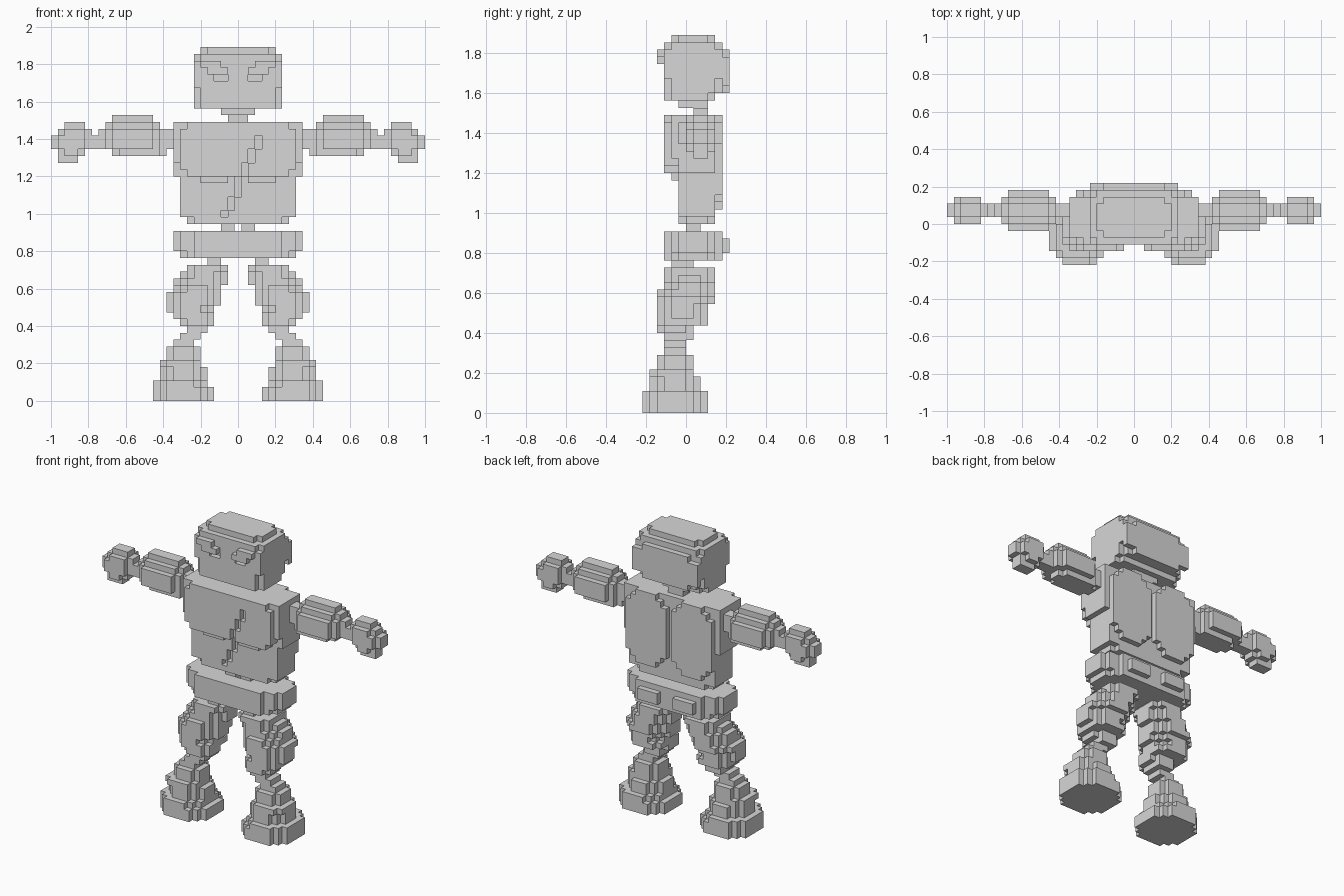
import bpy, bmesh

if "Cube" in bpy.data.objects:
    bpy.data.objects.remove(bpy.data.objects["Cube"])

S = 2 / 55          # edge length of one cube

grey = bpy.data.materials.new("stone_grey")
grey.diffuse_color = (0.68, 0.68, 0.68, 1)
grey.use_nodes = True
grey.node_tree.nodes["Principled BSDF"].inputs["Base Color"].default_value = grey.diffuse_color


def layer(z0, z1, xa, xb, ya, yb, p=3):
    """Cubes of a rounded slab; x cells are centred on integers, y and z cells start on them."""
    cx, cy, rx, ry = (xa + xb) / 2, (ya + yb) / 2, (xb - xa) / 2, (yb - ya) / 2
    return {(x, y, z)
            for x in range(-28, 29) for y in range(-7, 7) for z in range(z0, z1)
            if xa < x < xb and ya < y + .5 < yb
            and abs((x - cx) / rx) ** p + abs((y + .5 - cy) / ry) ** p <= 1}


def stack(rows, p=3):
    return set().union(*(layer(*r, p=p) for r in rows))


def mirror(cells):
    return {(-x, y, z) for x, y, z in cells}


SIDES = [((1, 0, 0), [(1, 0, 0), (1, 1, 0), (1, 1, 1), (1, 0, 1)]),
         ((-1, 0, 0), [(0, 0, 0), (0, 0, 1), (0, 1, 1), (0, 1, 0)]),
         ((0, 1, 0), [(0, 1, 0), (0, 1, 1), (1, 1, 1), (1, 1, 0)]),
         ((0, -1, 0), [(0, 0, 0), (1, 0, 0), (1, 0, 1), (0, 0, 1)]),
         ((0, 0, 1), [(0, 0, 1), (1, 0, 1), (1, 1, 1), (0, 1, 1)]),
         ((0, 0, -1), [(0, 0, 0), (0, 1, 0), (1, 1, 0), (1, 0, 0)])]


def build(name, cells):
    """Skin a set of cubes with their outer faces."""
    bm = bmesh.new()
    verts = {}
    for x, y, z in sorted(cells):
        for (dx, dy, dz), corners in SIDES:
            if (x + dx, y + dy, z + dz) in cells:
                continue
            loop = []
            for a, b, c in corners:
                k = (x + a, y + b, z + c)
                if k not in verts:
                    verts[k] = bm.verts.new(((k[0] - .5) * S, k[1] * S, k[2] * S))
                loop.append(verts[k])
            bm.faces.new(loop)
    mesh = bpy.data.meshes.new(name)
    bm.to_mesh(mesh)
    bm.free()
    mesh.materials.append(grey)
    bpy.context.collection.objects.link(bpy.data.objects.new(name, mesh))


# Head: rounded block with back panel, angry brows and sunken eyes
head = layer(51, 52, -5.5, 5.5, -2, 4, 4) | layer(50, 51, -6.5, 6.5, -3, 5, 4)
head |= layer(46, 50, -6.5, 6.5, -3, 5, 9) | layer(44, 46, -6.5, 6.5, -3, 5, 5)
head |= layer(43, 44, -6.5, 6.5, -3, 4, 3.5)
head |= {(x, 5, z) for x in range(-6, 7) for z in range(44, 50)
         if abs(x / 6.5) ** 2.5 + abs((z - 46.5) / 3.2) ** 2.5 <= 1}
for s in (-1, 1):
    head |= {(s * x, -4, 49) for x in range(3, 6)} | {(s * x, -4, 48) for x in range(2, 5)}
    head -= {(s * x, -3, 47) for x in (2, 3)}
build("head", head)

# Neck
build("neck", layer(42, 43, -2.5, 2.5, -1, 3) | layer(41, 42, -1.5, 1.5, 1, 3))

# Torso: ribcage, belly, chest plates, two back panels and a slanted groove
torso = layer(33, 41, -9.5, 9.5, -1, 4, 20) | layer(27, 33, -8.5, 8.5, -1, 4, 10)
torso |= layer(26, 27, -7.5, 7.5, -1, 4, 5)
for x in range(-9, 10):
    low = 32 if 2 <= abs(x) <= 5 else 33 if abs(x) < 8 else 26 + abs(x)
    torso |= {(x, y, z) for y in (-3, -2) for z in range(low, 41)
              if not (y == -3 and (z == 32 or abs(x) == 9 or (z == 40 and abs(x) == 8)))}
for s in (-1, 1):
    torso |= {(s * x, 4, z) for x in range(1, 9) for z in range(28, 41)
              if abs((x - 4.5) / 4.1) ** 2.6 + abs((z - 34) / 6.6) ** 2.6 <= 1}
for z in range(27, 39):
    x = round((z - 31) * .45)
    torso.discard((x, -3 if z > 32 else -1, z))
build("torso", torso)

# Waist posts and hips
for s, side in ((-1, "right"), (1, "left")):
    build(side + "_waist_post", {(s * x, y, 25) for x in (1, 2) for y in (0, 1)})
hips = layer(22, 25, -9.5, 9.5, -3, 5, 3.2) | layer(21, 22, -8.5, 8.5, -3, 5, 3.2)
hips |= {(s * x, 5, z) for s in (-1, 1) for x in range(2, 6) for z in (22, 23)}
hips -= {(0, y, 24) for y in (0, 1)}
build("hips", hips)

# Limbs, shaped for the +x side: z range, x range, y range per layer
thigh = stack([(20, 21, 2.5, 4.5, -2, 1), (19, 20, 1.5, 7.5, -3, 4), (18, 19, 1.5, 8.5, -3, 4),
               (17, 18, 1.5, 9.5, -3, 4), (16, 17, 2.5, 9.5, -4, 4), (15, 16, 2.5, 10.5, -4, 4),
               (14, 15, 2.5, 10.5, -4, 3), (13, 14, 3.5, 10.5, -4, 3), (12, 13, 3.5, 9.5, -4, 3),
               (11, 12, 3.5, 8.5, -4, 1)], 2.1)
knee = stack([(10, 11, 4.5, 7.5, -3, 1), (9, 10, 5.5, 8.5, -3, 0), (8, 9, 6.5, 9.5, -3, 0)], 2.5)
boot = stack([(6, 8, 5.5, 10.5, -4, 1), (5, 6, 5.5, 11.5, -5, 1), (3, 5, 4.5, 11.5, -5, 2),
              (2, 3, 4.5, 12.5, -6, 3)], 2.1) | layer(0, 2, 3.5, 12.5, -6, 3, 2.4)
arm = stack([(41, 42, 12.5, 18.5, 1, 3), (40, 41, 11.5, 19.5, 0, 4), (37, 40, 10.5, 20.5, -1, 5),
             (36, 37, 10.5, 18.5, 0, 4)], 2)
shoulder_joint = layer(37, 40, 9.5, 10.5, 1, 3, 9)
wrist = layer(37, 39, 20.5, 21.5, 1, 3, 9)
hand = stack([(40, 41, 22.5, 25.5, 1, 3), (39, 40, 21.5, 26.5, 0, 4), (37, 39, 21.5, 27.5, 0, 4),
              (36, 37, 22.5, 26.5, 0, 4), (35, 36, 23.5, 26.5, 1, 3)], 2)
for name, cells in (("thigh", thigh), ("knee", knee), ("boot", boot), ("arm", arm),
                    ("shoulder_joint", shoulder_joint), ("wrist", wrist), ("hand", hand)):
    build("left_" + name, cells)
    build("right_" + name, mirror(cells))
